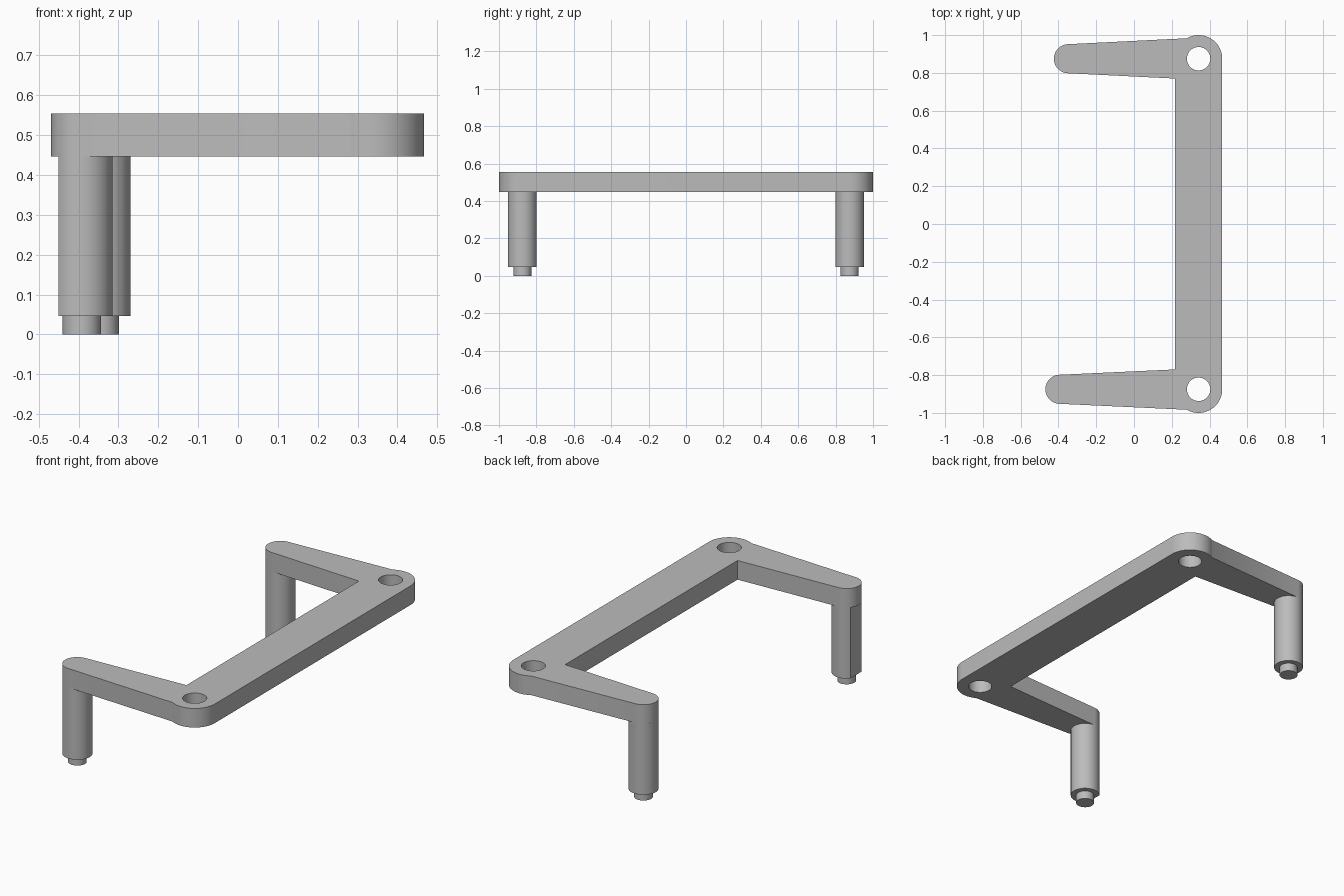
import bpy, bmesh
from math import sin, cos, radians

cube = bpy.data.objects.get("Cube")
if cube:
    bpy.data.objects.remove(cube)

grey = bpy.data.materials.new("plain_grey")
grey.use_nodes = True
grey.diffuse_color = (0.5, 0.5, 0.5, 1)
grey.node_tree.nodes["Principled BSDF"].inputs["Base Color"].default_value = (0.5, 0.5, 0.5, 1)

END_X, END_Y, END_R = 0.342, 0.875, 0.125
HOLE_R, TIP_R, PEG_R = 0.062, 0.077, 0.048
FRONT_X, BACK_X = -0.392, -0.347
FLOOR, SHOULDER, UNDER, TOP = 0.0, 0.046, 0.447, 0.555


def arc(x, y, r, start, end, n=32):
    angles = [radians(start + (end - start) * i / n) for i in range(n + 1)]
    return [(x + r * cos(a), y + r * sin(a)) for a in angles]


def circle(x, y, r):
    return arc(x, y, r, 0, 360, 48)[:-1]


def extrude(name, loops, low, high):
    """Filled outline (further loops are holes) raised from low to high."""
    curve = bpy.data.curves.new(name + "_outline", "CURVE")
    curve.dimensions = "2D"
    curve.fill_mode = "BOTH"
    curve.extrude = (high - low) / 2
    for loop in loops:
        spline = curve.splines.new("POLY")
        spline.points.add(len(loop) - 1)
        for point, (x, y) in zip(spline.points, loop):
            point.co = (x, y, 0, 1)
        spline.use_cyclic_u = True
    helper = bpy.data.objects.new(name + "_outline", curve)
    bpy.context.collection.objects.link(helper)
    bpy.context.view_layer.update()
    graph = bpy.context.evaluated_depsgraph_get()
    mesh = bpy.data.meshes.new_from_object(helper.evaluated_get(graph))
    bpy.data.objects.remove(helper)

    # Weld caps to walls and orient the faces outwards
    bm = bmesh.new()
    bm.from_mesh(mesh)
    bmesh.ops.remove_doubles(bm, verts=bm.verts, dist=0.0001)
    bmesh.ops.translate(bm, verts=bm.verts, vec=(0, 0, (low + high) / 2))
    bmesh.ops.recalc_face_normals(bm, faces=bm.faces)
    bm.to_mesh(mesh)
    bm.free()
    mesh.materials.clear()
    mesh.materials.append(grey)
    obj = bpy.data.objects.new(name, mesh)
    bpy.context.collection.objects.link(obj)
    bpy.ops.object.select_all(action="DESELECT")
    obj.select_set(True)
    bpy.context.view_layer.objects.active = obj
    bpy.ops.object.shade_smooth_by_angle(angle=radians(30))
    return obj


# Bracket: long bar with rounded ends and two tapered arms, one slightly shorter
inner_x = END_X - END_R
inner_y = END_Y - 0.105
outline = (arc(END_X, -END_Y, END_R, 240, 360)
           + arc(END_X, END_Y, END_R, 0, 120)
           + arc(BACK_X, END_Y, TIP_R, 90, 270)
           + [(inner_x, inner_y), (inner_x, -inner_y)]
           + arc(FRONT_X, -END_Y, TIP_R, 90, 270))
holes = [circle(END_X, side * END_Y, HOLE_R) for side in (-1, 1)]
extrude("bracket", [outline] + holes, UNDER, TOP)

# Legs: the front one has a flat on its outer side
extrude("front_leg", [arc(FRONT_X, -END_Y, TIP_R, -139, 139, 40)], SHOULDER, UNDER)
extrude("back_leg", [circle(BACK_X, END_Y, TIP_R)], SHOULDER, UNDER)

# Locating pegs under the legs
extrude("front_peg", [circle(FRONT_X, -END_Y, PEG_R)], FLOOR, SHOULDER)
extrude("back_peg", [circle(BACK_X, END_Y, PEG_R)], FLOOR, SHOULDER)
